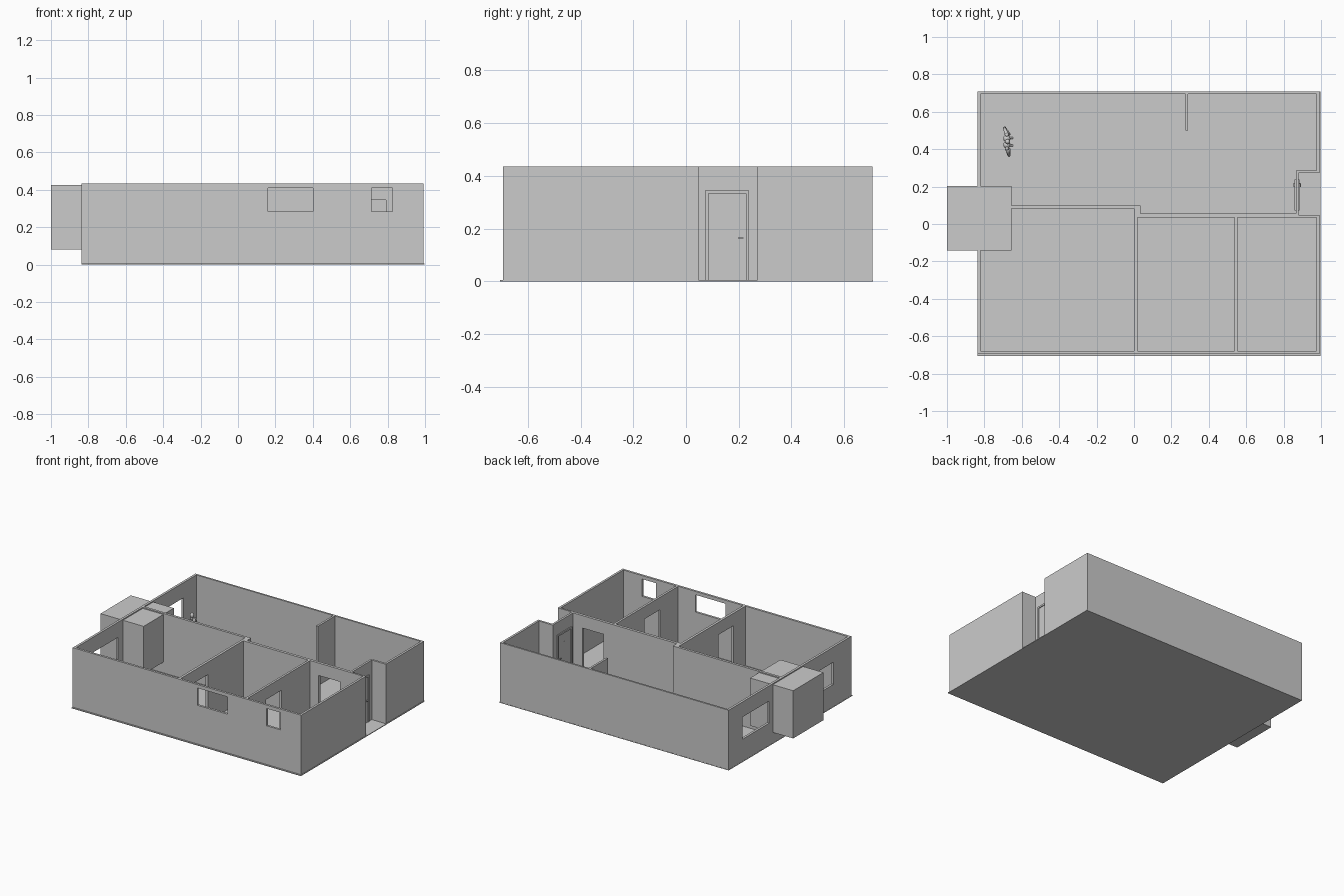
import bpy, bmesh
from math import pi
from mathutils import Vector, Matrix

if "Cube" in bpy.data.objects:
    bpy.data.objects.remove(bpy.data.objects["Cube"])

TOP, SLAB, DOOR_H = 0.435, 0.005, 0.345


def finish(name, bm, smooth=False):
    bmesh.ops.recalc_face_normals(bm, faces=bm.faces)
    me = bpy.data.meshes.new(name)
    bm.to_mesh(me)
    bm.free()
    for p in me.polygons:
        p.use_smooth = smooth
    ob = bpy.data.objects.new(name, me)
    bpy.context.collection.objects.link(ob)
    return ob


def add_box(bm, x0, x1, y0, y1, z0, z1):
    m = Matrix.Translation(((x0 + x1) / 2, (y0 + y1) / 2, (z0 + z1) / 2))
    m = m @ Matrix.Diagonal((x1 - x0, y1 - y0, z1 - z0, 1))
    bmesh.ops.create_cube(bm, size=1, matrix=m)


def boxes(name, *dims):
    bm = bmesh.new()
    for d in dims:
        add_box(bm, *d)
    return finish(name, bm)


def rect(x0, x1, y0, y1):
    return [(x0, y0), (x1, y0), (x1, y1), (x0, y1)]


def extrude_plan(name, loops, z0, z1):
    """Fill an outline with holes and raise it to a solid."""
    bm = bmesh.new()
    edges = []
    for loop in loops:
        vs = [bm.verts.new((x, y, z0)) for x, y in loop]
        edges += [bm.edges.new((vs[i - 1], vs[i])) for i in range(len(vs))]
    bmesh.ops.triangle_fill(bm, edges=edges, use_beauty=True)
    out = bmesh.ops.extrude_face_region(bm, geom=bm.faces[:])
    up = [g for g in out["geom"] if isinstance(g, bmesh.types.BMVert)]
    bmesh.ops.translate(bm, verts=up, vec=(0, 0, z1 - z0))
    return finish(name, bm)


# floor slab, slightly proud of the walls
boxes("floor_slab", (-0.838, 0.997, -0.705, 0.709, 0, SLAB))

# all walls: house outline with an entry recess, minus the four rooms
outline = [(-0.837, -0.694), (0.992, -0.694), (0.992, 0.048), (0.88, 0.048),
           (0.88, 0.272), (0.992, 0.272), (0.992, 0.708), (-0.837, 0.708)]
hall = [(-0.82, 0.1), (0.035, 0.1), (0.035, 0.055), (0.865, 0.055),
        (0.865, 0.287), (0.976, 0.287), (0.976, 0.695), (0.29, 0.695),
        (0.29, 0.5), (0.275, 0.5), (0.275, 0.695), (-0.82, 0.695)]
rooms = [rect(-0.82, 0.0, -0.678, 0.082), rect(0.018, 0.537, -0.678, 0.035),
         rect(0.553, 0.976, -0.678, 0.035)]
walls = extrude_plan("walls", [outline, hall] + rooms, SLAB, TOP)

# window and doorway openings
cutter = boxes(
    "opening_cutters",
    (0.16, 0.40, -0.75, -0.64, 0.285, 0.41),       # front windows
    (0.715, 0.825, -0.75, -0.64, 0.285, 0.41),
    (-0.88, -0.78, 0.245, 0.55, 0.165, 0.325),     # left windows
    (-0.88, -0.78, -0.49, -0.20, 0.165, 0.325),
    (-0.03, 0.05, -0.545, -0.37, -0.02, DOOR_H),   # inner doorways
    (0.51, 0.58, -0.467, -0.295, -0.02, DOOR_H),
    (0.62, 0.79, 0.0, 0.075, -0.02, DOOR_H),
    (0.84, 0.90, 0.077, 0.235, -0.02, DOOR_H - 0.002))  # front door
cutter.hide_render = True
cutter.hide_viewport = True
cutter.display_type = 'WIRE'
cut = walls.modifiers.new("openings", 'BOOLEAN')
cut.operation = 'DIFFERENCE'
cut.solver = 'EXACT'
cut.object = cutter

# block that passes through the left wall
boxes("wall_block", (-1.0, -0.655, -0.143, 0.203, 0.082, 0.427))

# entrance door: frame, leaf, handle and peephole
fx0, fx1 = 0.858, 0.886
boxes("door_frame",
      (fx0, fx1, 0.073, 0.085, SLAB, DOOR_H),
      (fx0, fx1, 0.227, 0.239, SLAB, DOOR_H),
      (fx0, fx1, 0.085, 0.227, DOOR_H - 0.012, DOOR_H))
boxes("door_leaf", (0.866, 0.880, 0.085, 0.227, SLAB, DOOR_H - 0.012))
boxes("door_handle",
      (0.880, 0.892, 0.214, 0.219, 0.162, 0.167),
      (0.888, 0.892, 0.198, 0.219, 0.162, 0.167),
      (0.854, 0.866, 0.214, 0.219, 0.162, 0.167),
      (0.854, 0.858, 0.198, 0.219, 0.162, 0.167))
bm = bmesh.new()
bmesh.ops.create_cone(bm, cap_ends=True, segments=12, radius1=0.003, radius2=0.003,
                      depth=0.018, matrix=Matrix.Translation((0.873, 0.155, 0.265))
                      @ Matrix.Rotation(pi / 2, 4, 'Y'))
finish("peephole", bm)

# standing figure, built from tapered limbs with round joints
bm = bmesh.new()


def ball(c, r, sz=1.0):
    bmesh.ops.create_uvsphere(bm, u_segments=12, v_segments=8, radius=r,
                              matrix=Matrix.Translation(c) @ Matrix.Diagonal((1, 1, sz, 1)))


def limb(a, b, ra, rb):
    a, b = Vector(a), Vector(b)
    rot = (b - a).to_track_quat('Z', 'Y').to_matrix().to_4x4()
    bmesh.ops.create_cone(bm, cap_ends=True, segments=10, radius1=ra, radius2=rb,
                          depth=(b - a).length,
                          matrix=Matrix.Translation((a + b) / 2) @ rot)
    ball(a, ra)
    ball(b, rb)


cx, cy = -0.68, 0.44
ball((cx + 0.004, cy, 0.279), 0.014, 1.3)                                # head
limb((cx, cy, 0.245), (cx + 0.002, cy, 0.268), 0.009, 0.008)             # neck
for s in (-1, 1):
    limb((cx, cy + 0.013 * s, 0.16), (cx, cy + 0.017 * s, 0.232), 0.017, 0.019)  # torso
    limb((cx, cy + 0.014 * s, 0.155), (cx + 0.004, cy + 0.017 * s, 0.085), 0.017, 0.011)
    limb((cx + 0.004, cy + 0.017 * s, 0.085), (cx, cy + 0.018 * s, 0.016), 0.011, 0.007)
    limb((cx - 0.003, cy + 0.018 * s, 0.012), (cx + 0.028, cy + 0.02 * s, 0.010), 0.008, 0.006)
    elbow = (cx - 0.012 * s, cy + 0.073 * s, 0.192)
    limb((cx, cy + 0.036 * s, 0.238), elbow, 0.011, 0.008)               # bent arms
    limb(elbow, (cx + 0.014, cy + 0.04 * s, 0.172), 0.008, 0.006)
finish("standing_figure", bm, smooth=True)
